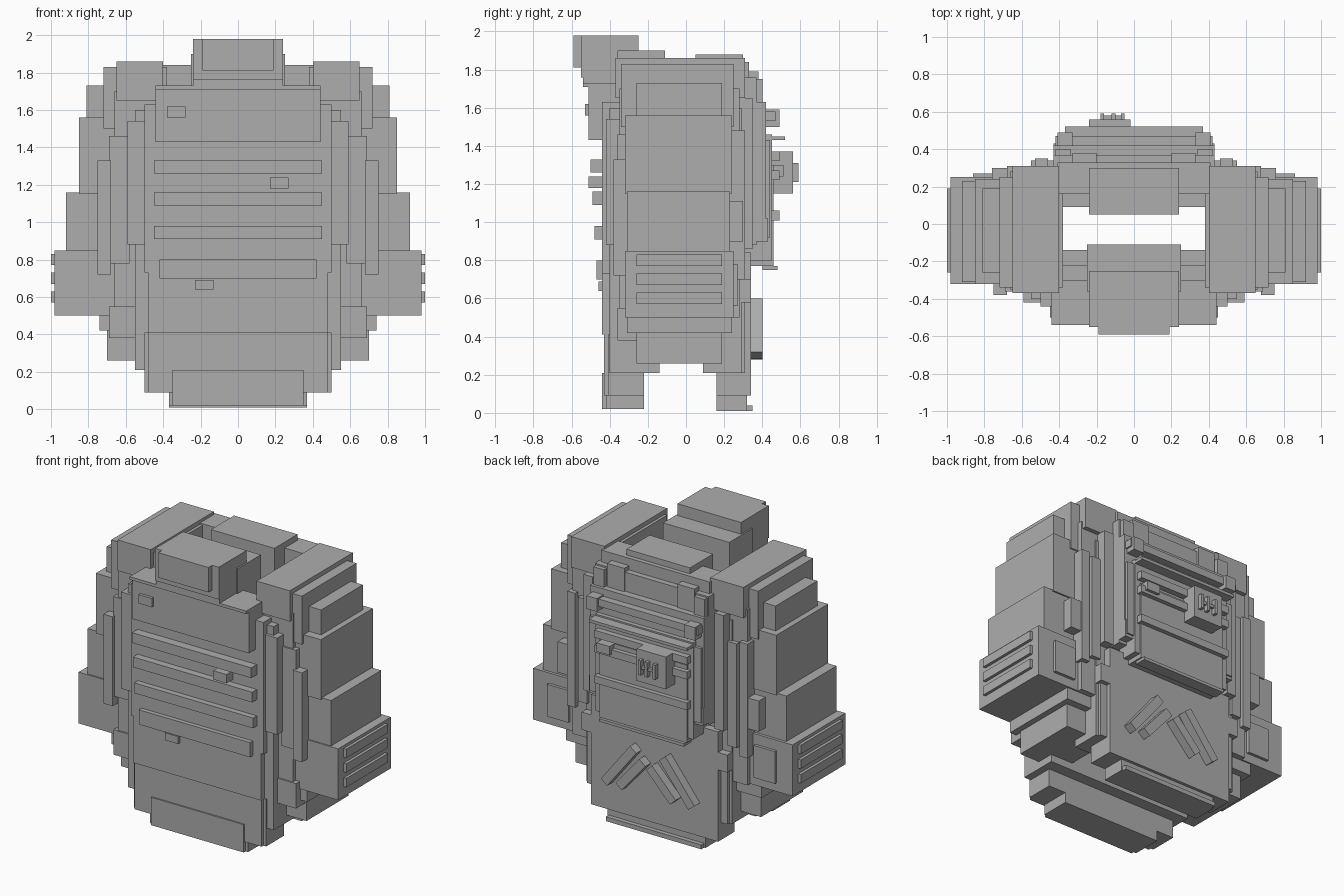
import bpy
import math

if "Cube" in bpy.data.objects:
    bpy.data.objects.remove(bpy.data.objects["Cube"], do_unlink=True)

GREY = 0.42
material = bpy.data.materials.new("plain_grey")
material.use_nodes = True
colour = (GREY, GREY, GREY, 1)
material.diffuse_color = colour
material.node_tree.nodes["Principled BSDF"].inputs["Base Color"].default_value = colour


def block(name, across, depth, height, tilt=0):
    """Box from (low, high) spans given in hundredths of a unit."""
    spans = (across, depth, height)
    centre = [(low + high) / 200 for low, high in spans]
    size = [(high - low) / 100 for low, high in spans]
    bpy.ops.mesh.primitive_cube_add(size=1, location=centre, rotation=(0, tilt, 0))
    part = bpy.context.object
    part.name = name
    part.scale = size
    bpy.ops.object.transform_apply(location=False, rotation=False, scale=True)
    part.data.materials.append(material)
    return part


def centred(name, half, depth, height):
    return block(name, (-half, half), depth, height)


def pair(name, across, depth, height):
    inner, outer = across
    block("left_" + name, (inner, outer), depth, height)
    block("right_" + name, (-outer, -inner), depth, height)


# Front wall of the hollow body
centred("front_wall", half=55, depth=(-40, -14), height=(21, 160))
centred("front_wide_panel", half=59, depth=(-42, -22), height=(88, 154))
centred("front_middle_panel", half=50, depth=(-44, -22), height=(73, 163))
centred("front_lower_panel", half=48, depth=(-44, -22), height=(41, 76))
centred("front_hem_panel", half=50, depth=(-41, -22), height=(9, 41))
centred("front_hem_core", half=48, depth=(-43, -22), height=(9, 41))
centred("front_hem_tab", half=35, depth=(-44, -22), height=(2, 21))
centred("front_foot", half=37, depth=(-42, -22), height=(2, 9))
centred("chest_panel", half=44, depth=(-51, -30), height=(143, 173))
centred("chest_ledge", half=44, depth=(-54, -30), height=(171, 173))
centred("chest_ledge_step", half=24, depth=(-54, -30), height=(172, 176))

# Front collar
centred("collar_front_block", half=19, depth=(-59, -25), height=(181, 198))
centred("collar_front_core", half=24, depth=(-55, -25), height=(176, 198))
centred("collar_inner_block", half=25, depth=(-36, -11), height=(165, 190))

# Horizontal chest bars, each slightly less proud than the one above
for index, (bottom, front) in enumerate(((126, -50), (109, -49), (91, -48))):
    centred(f"front_bar_{index}", half=45, depth=(front, -40), height=(bottom, bottom + 7))
centred("front_pocket_bar", half=42, depth=(-47, -40), height=(70, 80))
block("chest_tag", across=(-38, -28), depth=(-53, -45), height=(156, 162))
block("rib_tag", across=(17, 27), depth=(-51, -40), height=(118, 124))
block("belly_tag", across=(-23, -13), depth=(-46, -40), height=(64, 69))

# Back wall of the hollow body
centred("back_wall", half=55, depth=(9, 29), height=(21, 160))
centred("back_lower_panel", half=48, depth=(16, 34), height=(9, 84))
centred("back_foot", half=37, depth=(16, 32), height=(1, 10))
centred("back_hem_bar", half=36, depth=(25, 35), height=(1, 4))
centred("back_neck_block", half=24, depth=(5, 30), height=(160, 188))
centred("back_neck_wall", half=41, depth=(16, 33), height=(150, 184))
centred("back_upper_panel", half=43, depth=(20, 37), height=(88, 176))

# Back pack plates
centred("pack_base", half=43, depth=(30, 42), height=(90, 163))
centred("pack_plate", half=37, depth=(30, 45), height=(80, 146))
centred("pack_flap", half=33, depth=(30, 46), height=(77, 130))
centred("pack_flap_lip", half=32, depth=(40, 48), height=(75, 77))
centred("pack_top_bar", half=42, depth=(38, 47), height=(153, 158))
centred("pack_shelf_bar", half=37, depth=(38, 52), height=(143, 145))
for index, bottom in enumerate((132, 122, 101)):
    centred(f"pack_bar_{index}", half=35, depth=(40, 49), height=(bottom, bottom + 5))
pair("pack_buckle", across=(33, 41), depth=(38, 49), height=(150, 159))
pair("pack_side_rail", across=(36, 42), depth=(34, 44), height=(92, 143))
pair("pack_side_clip", across=(37, 43), depth=(32, 43), height=(90, 102))
pair("upper_back_strap", across=(34, 42), depth=(28, 40), height=(154, 175))
pair("upper_back_pad", across=(20, 33), depth=(28, 38), height=(160, 179))
block("pack_small_clip", across=(22, 32), depth=(40, 51), height=(124, 130))

# Raised badge plate with plain crossing strips
block("badge_plate", across=(-24, -2), depth=(44, 56), height=(115, 137))
for index, left in enumerate((-18, -12, -7)):
    block(f"badge_post_{index}", across=(left, left + 2), depth=(55, 59), height=(121, 131))
block("badge_crossbar", across=(-18, -5), depth=(55, 58), height=(125, 127))

# Four slanted sticks on the lower back, as (top, bottom) points in x and z
sticks = (((12, 58), (34, 30)), ((5, 51), (23, 30)),
          ((0, 49), (-18, 30)), ((-10, 58), (-32, 30)))
for index, (top, bottom) in enumerate(sticks):
    run, rise = top[0] - bottom[0], top[1] - bottom[1]
    middle = [(a + b) / 2 for a, b in zip(top, bottom)]
    reach = math.hypot(run, rise) / 2
    block(f"slanted_stick_{index}", (middle[0] - 3, middle[0] + 3), (33, 40),
          (middle[1] - reach, middle[1] + reach), tilt=math.atan2(run, rise))

# Stepped shoulders and sleeves
pair("shoulder_pad", across=(40, 65), depth=(-37, 31), height=(165, 186))
pair("shoulder_step", across=(38, 72), depth=(-34, 25), height=(150, 183))
pair("upper_sleeve", across=(38, 81), depth=(-26, 19), height=(150, 173))
pair("middle_sleeve", across=(38, 85), depth=(-32, 24), height=(115, 156))
pair("lower_sleeve", across=(38, 92), depth=(-31, 23), height=(80, 116))
pair("cuff", across=(38, 98), depth=(-32, 25), height=(50, 85))
pair("cuff_underside", across=(38, 74), depth=(-31, 24), height=(42, 50))
pair("sleeve_end", across=(38, 70), depth=(-26, 19), height=(26, 42))
pair("side_wall", across=(38, 66), depth=(-35, 28), height=(50, 170))
for index, bottom in enumerate((77, 67, 57)):
    pair(f"cuff_rib_{index}", across=(95, 100), depth=(-26, 19), height=(bottom, bottom + 6))

# Vertical straps on the front corners
pair("front_outer_strap", across=(68, 75), depth=(-38, -25), height=(72, 133))
pair("front_inner_strap", across=(58, 69), depth=(-36, -25), height=(78, 146))
pair("front_hip_block", across=(48, 69), depth=(-36, -22), height=(38, 55))

# Vertical straps and clips on the back corners
pair("back_inner_strap", across=(46, 53), depth=(20, 35), height=(86, 165))
pair("back_side_strap", across=(53, 60), depth=(20, 31), height=(75, 146))
pair("back_outer_strap", across=(62, 68), depth=(20, 31), height=(70, 148))
pair("back_sleeve_clip", across=(68, 76), depth=(20, 30), height=(90, 111))
pair("back_cuff_plate", across=(70, 86), depth=(20, 27), height=(56, 78))
pair("back_hip_clip", across=(46, 55), depth=(20, 34), height=(58, 70))
pair("back_hip_strap", across=(48, 53), depth=(18, 31), height=(21, 58))
